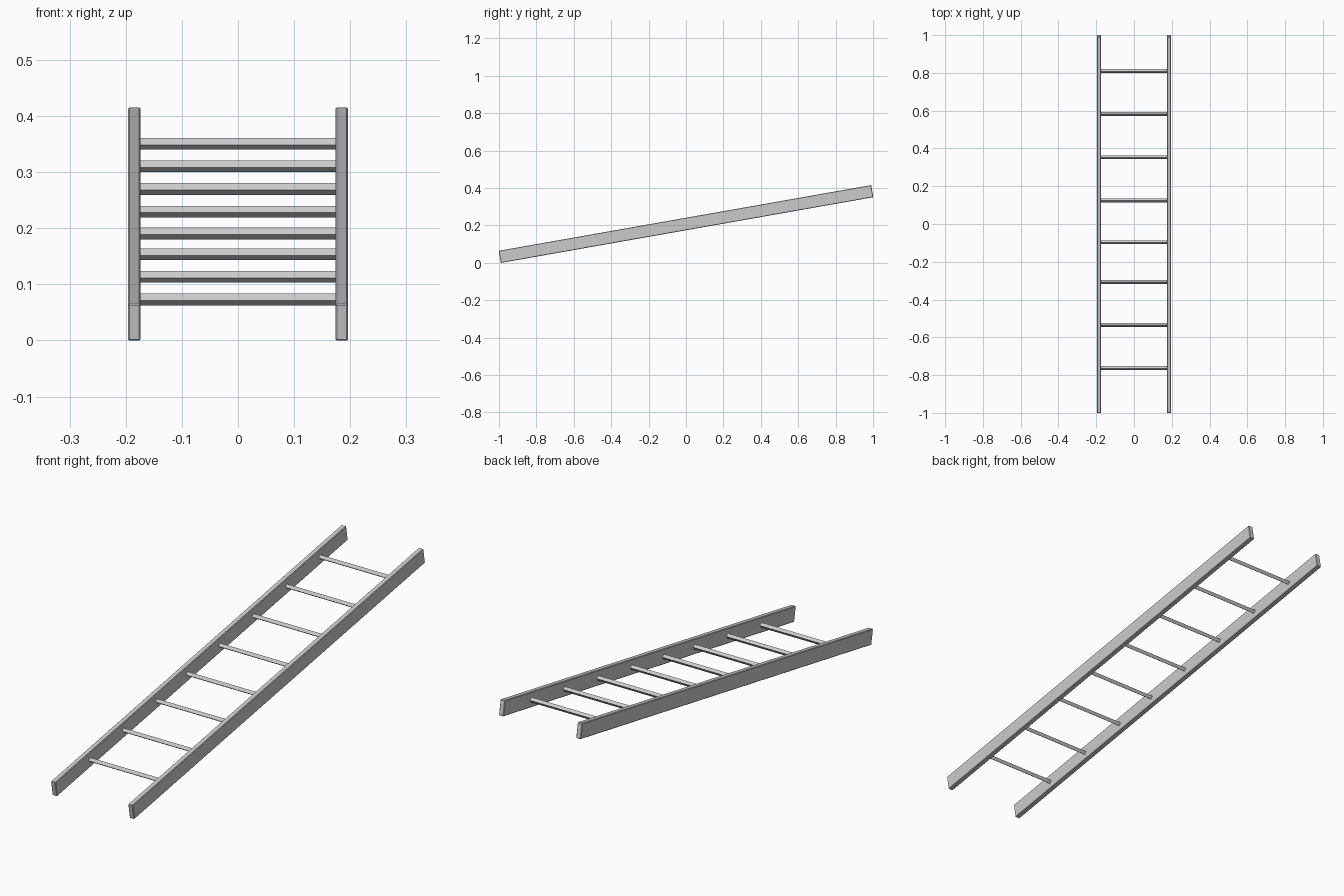
import bpy, bmesh
from math import radians, pi
from mathutils import Matrix

if "Cube" in bpy.data.objects:
    bpy.data.objects.remove(bpy.data.objects["Cube"])

TILT = radians(10)
MID_Z = 0.2075
LEAN = Matrix.Translation((0, 0, MID_Z)) @ Matrix.Rotation(TILT, 4, 'X')


def finish(bm, name):
    bm.transform(LEAN)
    me = bpy.data.meshes.new(name)
    bm.to_mesh(me)
    bm.free()
    ob = bpy.data.objects.new(name, me)
    bpy.context.collection.objects.link(ob)
    return ob


def rail(name, x):
    # long plank with lightly chamfered edges
    bm = bmesh.new()
    bmesh.ops.create_cube(bm, size=1)
    bmesh.ops.scale(bm, vec=(0.0225, 2.022, 0.066), verts=bm.verts)
    bmesh.ops.bevel(bm, geom=bm.edges[:], offset=0.0025, segments=1,
                    affect='EDGES', profile=0.5)
    bmesh.ops.translate(bm, vec=(x, 0, 0), verts=bm.verts)
    finish(bm, name)


def rung(name, y):
    # thin faceted bar between the rails
    bm = bmesh.new()
    bmesh.ops.create_cone(bm, segments=4, radius1=0.0105, radius2=0.0105,
                          depth=0.36, cap_ends=True,
                          matrix=Matrix.Translation((0, y, 0)) @ Matrix.Rotation(pi / 2, 4, 'Y'))
    finish(bm, name)


# side rails
for side, s in (("left", -1), ("right", 1)):
    rail(f"{side}_rail", s * 0.185)

# rungs, spaced along the rails
for i, y in enumerate((-0.775, -0.542, -0.311, -0.098, 0.127, 0.359, 0.592, 0.823)):
    rung(f"rung_{i + 1}", y)
